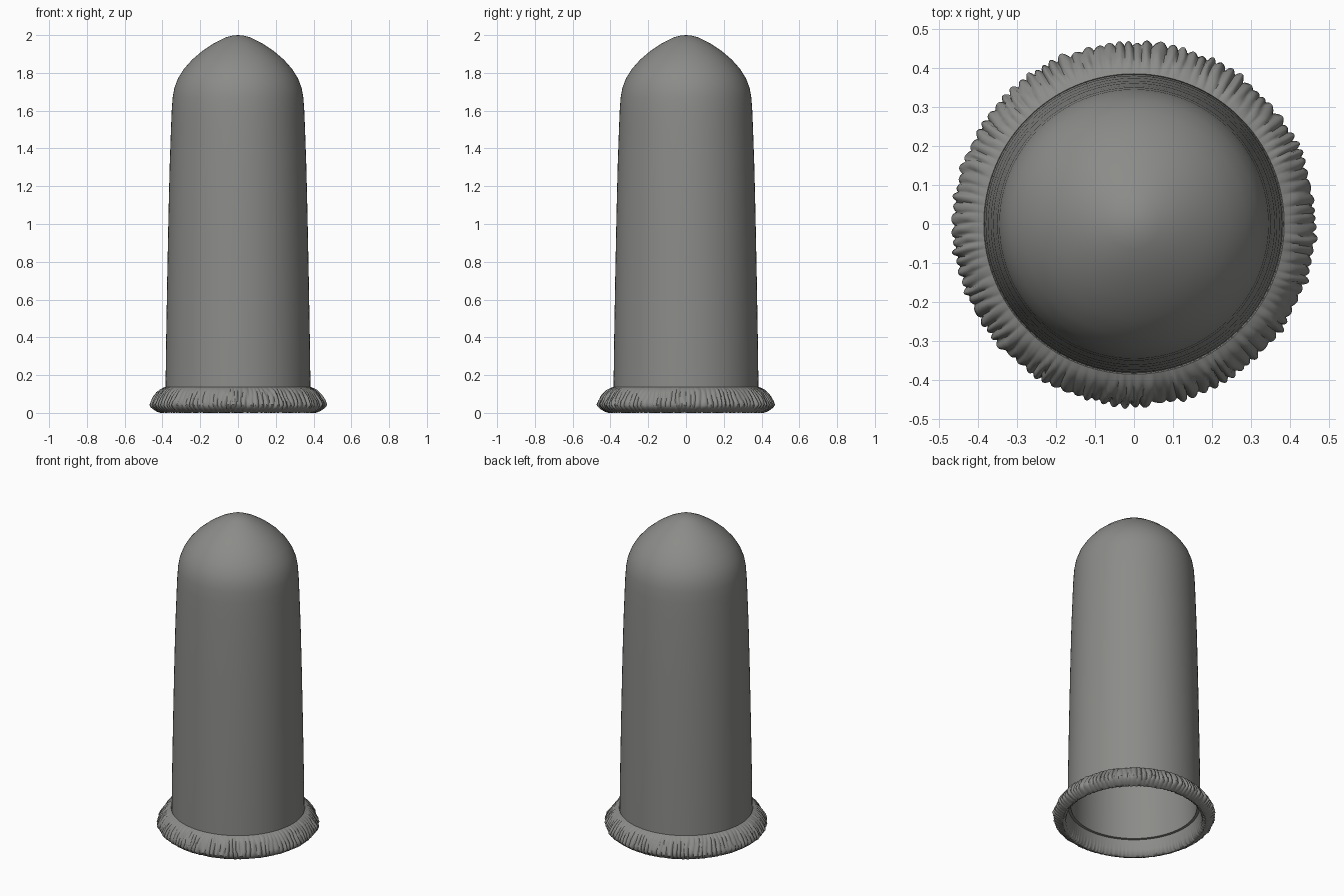
import bpy, bmesh, math, random
from mathutils import Vector, noise

random.seed(4)
cube = bpy.data.objects.get("Cube")
if cube:
    bpy.data.objects.remove(cube, do_unlink=True)

# Single matte grey
grey = bpy.data.materials.new("warm grey")
grey.use_nodes = True
colour = (0.26, 0.26, 0.25, 1)
grey.diffuse_color = colour
bsdf = grey.node_tree.nodes["Principled BSDF"]
bsdf.inputs["Base Color"].default_value = colour
bsdf.inputs["Roughness"].default_value = 0.7


def lathe(name, profile, segments, warp=None):
    """Spin a closed loop of (radius, height) points about z, optionally warped."""
    bm = bmesh.new()
    rings = []
    for i, (r, z) in enumerate(profile):
        if r == 0:
            rings.append([bm.verts.new((0, 0, z))] * segments)
            continue
        ring = []
        for s in range(segments):
            a = math.tau * s / segments
            rr, zz = warp(i, r, z, a) if warp else (r, z)
            ring.append(bm.verts.new((rr * math.cos(a), rr * math.sin(a), zz)))
        rings.append(ring)
    for low, high in zip(rings, rings[1:] + rings[:1]):
        for s in range(segments):
            t = (s + 1) % segments
            corners = list(dict.fromkeys((low[s], low[t], high[t], high[s])))
            # two neighbouring points on the axis span no face
            if len(corners) > 2:
                bm.faces.new(corners)
    bmesh.ops.recalc_face_normals(bm, faces=bm.faces)
    mesh = bpy.data.meshes.new(name)
    bm.to_mesh(mesh)
    bm.free()
    mesh.materials.append(grey)
    obj = bpy.data.objects.new(name, mesh)
    bpy.context.collection.objects.link(obj)
    bpy.ops.object.select_all(action="DESELECT")
    obj.select_set(True)
    bpy.context.view_layer.objects.active = obj
    bpy.ops.object.shade_smooth_by_angle(angle=math.radians(50))


# Hollow domed sleeve: outer wall up to the crown, then inner wall back down
outer = [(0.384, 0.10), (0.381, 0.35), (0.375, 0.7), (0.368, 1.05), (0.362, 1.3),
         (0.355, 1.5), (0.351, 1.6), (0.346, 1.67), (0.337, 1.72), (0.318, 1.77),
         (0.287, 1.82), (0.243, 1.87), (0.19, 1.915), (0.13, 1.955), (0.065, 1.988),
         (0.03, 1.997), (0, 2.0)]
inner = [(r - 0.02, z - 0.02 * (z > 1.6)) for r, z in outer[:-2]] + [(0, 1.98)]
lathe("domed_sleeve", outer + inner[::-1], 96)

# Gathered collar: a rounded roll with irregular pleats around the outside
roll = [(0.378, 0.12), (0.386, 0.137), (0.400, 0.131), (0.415, 0.122), (0.430, 0.107),
        (0.445, 0.085), (0.458, 0.062), (0.465, 0.042), (0.457, 0.028), (0.445, 0.018),
        (0.430, 0.008), (0.412, 0.001), (0.396, 0.010), (0.388, 0.04), (0.383, 0.08)]
depth = [0, 0, .002, .005, .007, .009, .010, .011, .010, .008, .006, .004, .003, 0, 0]
PLEATS = 104
heights = [random.uniform(0.4, 1) for _ in range(PLEATS)]


def pleat(i, r, z, a):
    # bend the pleats a little as they run down the roll
    direction = Vector((math.cos(a), math.sin(a), z * 2))
    bend = 0.7 * noise.noise(direction * 6)
    u = (a / math.tau * PLEATS + bend) % PLEATS
    ridge = abs(math.sin(math.pi * u)) ** 0.7 * heights[int(u)]
    rough = noise.noise(direction * 22)
    push = depth[i] * (1.6 * ridge - 0.7 + 0.35 * rough)
    lift = depth[i] * (0.5 * ridge - 0.3 + 0.4 * rough)
    return r + push, max(z + lift, 0)


lathe("pleated_collar", roll, 832, warp=pleat)
